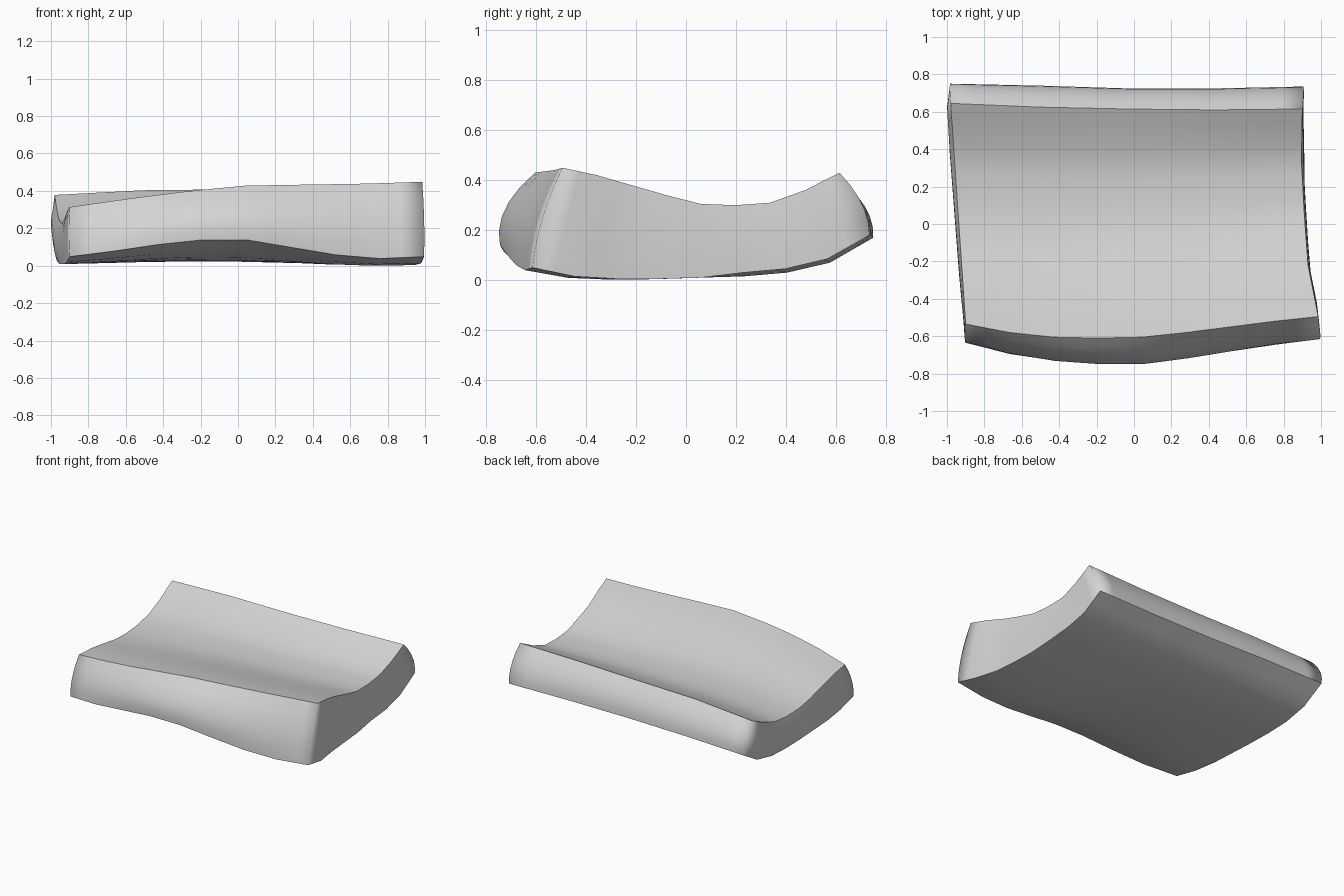
import bpy
import bmesh
import math
from mathutils import Vector

cube = bpy.data.objects.get("Cube")
if cube:
    bpy.data.objects.remove(cube, do_unlink=True)

N = 16       # cells along each side of the slab
WALL = 5     # rows of faces in the rim


def sample(values, t):
    """Read an evenly spaced profile at t from 0 to 1."""
    p = t * (len(values) - 1)
    i = min(int(p), len(values) - 2)
    return values[i] + (values[i + 1] - values[i]) * (p - i)


def mix(a, b, t):
    return a + (b - a) * t


def bow(values, t):
    """Height of a profile above the straight line between its ends."""
    return sample(values, t) - mix(values[0], values[-1], t)


def surface(left_x, right_x, front_y, back_y, front_z, back_z, left_z, right_z, fade):
    """Blend four edge profiles into one sheet; the front bow fades backwards."""
    def point(u, v):
        x = mix(sample(left_x, v), sample(right_x, v), u)
        y = mix(sample(front_y, u), sample(back_y, u), v)
        z = (mix(sample(left_z, v), sample(right_z, v), u)
             + bow(front_z, u) * (1 - v) ** fade + bow(back_z, u) * v)
        return Vector((x, y, z))
    return point


# Hollowed upper sheet
top = surface(
    left_x=[-.90, -.92, -.94, -.96, -.98], right_x=[.985, .93, .91, .895, .90],
    front_y=[-.535, -.58, -.605, -.61, -.605, -.58, -.55, -.52, -.495],
    back_y=[.645, .625, .615, .61, .615],
    front_z=[.315, .36, .40, .43, .435, .44, .45], back_z=[.38, .405, .41, .42, .43],
    left_z=[.315, .30, .275, .245, .23, .235, .255, .31, .38],
    right_z=[.45, .42, .38, .34, .305, .30, .31, .36, .43], fade=1)

# Gently bowed underside
bottom = surface(
    left_x=[-.90, -.93, -.95, -.97, -.98],
    right_x=[.995, .98, .945, .93, .92, .91, .91, .905, .905],
    front_y=[-.635, -.695, -.73, -.745, -.745, -.715, -.68, -.645, -.615],
    back_y=[.75, .74, .725, .725, .735],
    front_z=[.05, .08, .115, .14, .14, .10, .06, .04, .05],
    back_z=[.17, .18, .18, .18, .18],
    left_z=[.05, .02, .01, .01, .01, .015, .03, .07, .17],
    right_z=[.05, .015, .005, .005, .01, .03, .045, .085, .18], fade=3)

bm = bmesh.new()


def sheet(point):
    return {(i, j): bm.verts.new(point(i / N, j / N))
            for i in range(N + 1) for j in range(N + 1)}


upper, lower = sheet(top), sheet(bottom)
for i in range(N):
    for j in range(N):
        ring = [(i, j), (i + 1, j), (i + 1, j + 1), (i, j + 1)]
        bm.faces.new([upper[k] for k in ring])
        bm.faces.new([lower[k] for k in reversed(ring)])

# Rounded rim joining the two sheets
rim = ([(i, 0) for i in range(N)] + [(N, j) for j in range(N)]
       + [(N - i, N) for i in range(N)] + [(0, N - j) for j in range(N)])


def bulge(i, j):
    """Outward swell of the rim at one perimeter point."""
    out = Vector((0, 0, 0))
    if j == 0:
        out.y -= .02 + .03 * math.sin(math.pi * i / N)
    if j == N:
        out.y += .03
    if i == 0:
        out.x -= .005 + (.02 * j / N if j < N else 0)
    if i == N:
        out.x += .005
    return out


rows = [[upper[k] for k in rim]]
for r in range(1, WALL):
    w = r / WALL
    rows.append([bm.verts.new(upper[k].co.lerp(lower[k].co, w) + bulge(*k) * 4 * w * (1 - w))
                 for k in rim])
rows.append([lower[k] for k in rim])
for a, b in zip(rows, rows[1:]):
    for k in range(len(rim)):
        n = (k + 1) % len(rim)
        bm.faces.new([a[k], b[k], b[n], a[n]])

# Smooth shading with crisp upper and lower borders
for face in bm.faces:
    face.smooth = True
for row in (rows[0], rows[-1]):
    for k in range(len(row)):
        bm.edges.get((row[k], row[(k + 1) % len(row)])).smooth = False

# Seat the slab on the ground
low = min(v.co.z for v in bm.verts)
bmesh.ops.translate(bm, vec=(0, 0, -low), verts=bm.verts)

mesh = bpy.data.meshes.new("curved_slab")
bm.to_mesh(mesh)
bm.free()
slab = bpy.data.objects.new("curved_slab", mesh)
bpy.context.collection.objects.link(slab)

grey = bpy.data.materials.new("light_grey")
grey.use_nodes = True
colour = (.66, .66, .66, 1)
grey.diffuse_color = colour
grey.node_tree.nodes["Principled BSDF"].inputs["Base Color"].default_value = colour
mesh.materials.append(grey)
